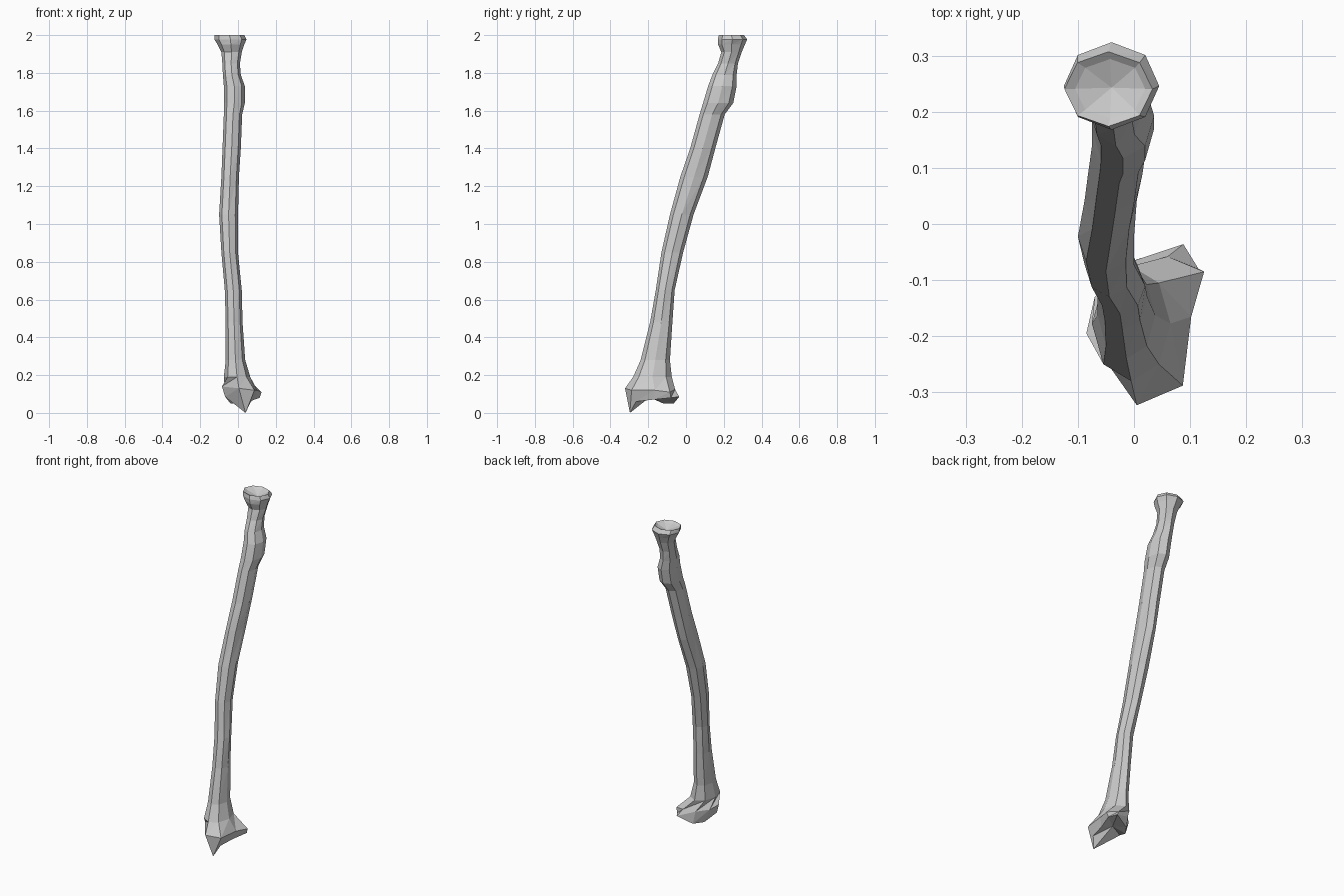
import bpy, bmesh
from math import cos, sin, pi

SIDES = 8

def oval(z, x0, x1, y0, y1):
    """Eight-sided ring filling the given bounds at height z."""
    cx, cy, rx, ry = (x0 + x1) / 2, (y0 + y1) / 2, (x1 - x0) / 2, (y1 - y0) / 2
    return [(cx + rx * cos(2 * pi * k / SIDES), cy + ry * sin(2 * pi * k / SIDES), z)
            for k in range(SIDES)]

# Flared lower joint: styloid point at the front, notch ridge at the back right
joint_bottom = [(.085, -.175, .07), (.115, -.08, .08), (.088, -.036, .085), (.0, -.065, .05),
                (-.04, -.12, .05), (-.068, -.2, .085), (.04, -.297, .0), (.068, -.265, .06)]
joint_rim = [(.102, -.165, .12), (.125, -.085, .11), (.06, -.058, .125), (-.015, -.07, .125),
             (-.07, -.13, .13), (-.085, -.195, .14), (.005, -.323, .13), (.087, -.288, .12)]

# Shaft bounds: z, x min, x max, y min, y max
shaft = [
    (.19, -.075, .065, -.28, -.075),
    (.28, -.065, .038, -.24, -.085),
    (.48, -.065, .024, -.19, -.072),
    (.65, -.07, .02, -.16, -.06),
    (.85, -.088, .0, -.13, -.015),
    (1.05, -.1, .0, -.085, .04),
    (1.25, -.088, .005, -.03, .115),
    (1.40, -.082, .015, .022, .155),
    (1.58, -.075, .022, .072, .205),
    (1.64, -.075, .036, .09, .25),     # tuberosity
    (1.73, -.075, .036, .117, .268),
    (1.79, -.08, .015, .14, .268),
    (1.85, -.083, .01, .17, .275),     # neck
    (1.91, -.088, .02, .187, .295),
]
# Disc-shaped head with a raised rim
head = [(1.95, -.108, .033, .17, .312), (1.977, -.125, .045, .168, .324),
        (2.0, -.124, .033, .174, .307), (1.99, -.105, .02, .188, .294)]

rings = [joint_bottom, joint_rim] + [oval(*s) for s in shaft + head]

# Loft the rings and close both ends with shallow dishes
bm = bmesh.new()
loops = [[bm.verts.new(p) for p in ring] for ring in rings]
for a, b in zip(loops, loops[1:]):
    for k in range(SIDES):
        n = (k + 1) % SIDES
        bm.faces.new((a[k], a[n], b[n]))
        bm.faces.new((a[k], b[n], b[k]))
for loop, centre in ((loops[0], (.01, -.17, .1)), (loops[-1], (-.04, .243, 1.97))):
    c = bm.verts.new(centre)
    for k in range(SIDES):
        bm.faces.new((loop[k], loop[(k + 1) % SIDES], c))
bmesh.ops.recalc_face_normals(bm, faces=bm.faces)

mesh = bpy.data.meshes.new("forearm_bone")
bm.to_mesh(mesh)
bm.free()
bpy.context.collection.objects.link(bpy.data.objects.new("forearm_bone", mesh))
